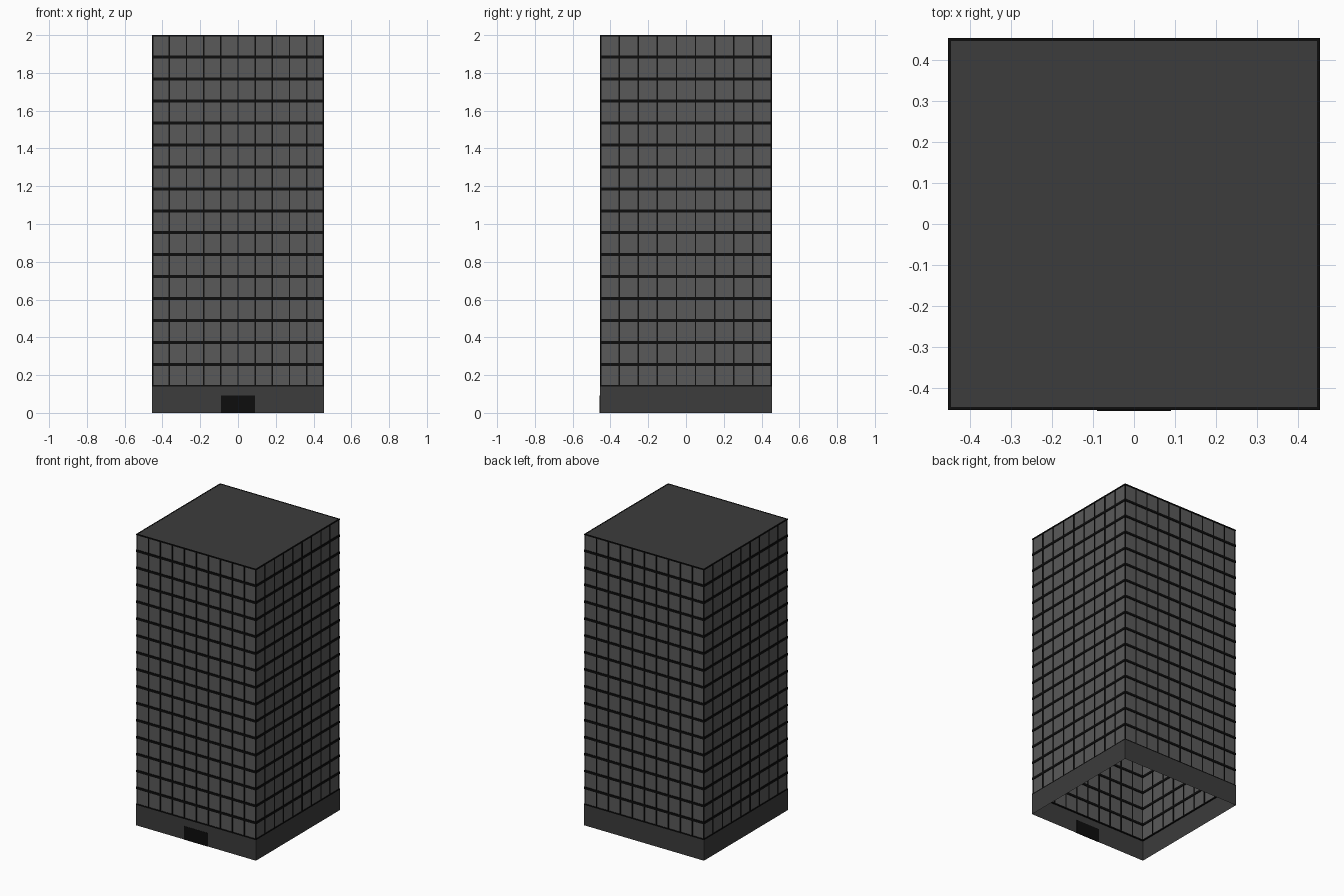
import bpy, bmesh

if "Cube" in bpy.data.objects:
    bpy.data.objects.remove(bpy.data.objects["Cube"])

W = 0.455            # half width of the tower
BASE = 0.14          # height of the base band
TOP = 2.0
FLOORS = 16
STEP = (TOP - BASE) / FLOORS
T = 0.008            # frame depth
G = W - 0.004        # half width of the glass skin


def material(name, v):
    m = bpy.data.materials.new(name)
    m.diffuse_color = (v, v, v, 1)
    m.use_nodes = True
    m.node_tree.nodes["Principled BSDF"].inputs["Base Color"].default_value = m.diffuse_color
    return m


dark = material("frame_black", 0.004)
glass = material("window_grey", 0.10)
stone = material("base_grey", 0.045)


def finish(name, bm, mat):
    me = bpy.data.meshes.new(name)
    bm.to_mesh(me)
    bm.free()
    ob = bpy.data.objects.new(name, me)
    bpy.context.collection.objects.link(ob)
    me.materials.append(mat)
    return ob


def box(bm, x0, x1, y0, y1, z0, z1):
    vs = bmesh.ops.create_cube(bm, size=1)["verts"]
    for v in vs:
        v.co = (x1 if v.co.x > 0 else x0,
                y1 if v.co.y > 0 else y0,
                z1 if v.co.z > 0 else z0)


def skin(name, half, z0, z1, mat):
    # four thin walls, open at top and bottom
    bm = bmesh.new()
    box(bm, -half, half, -half, half, z0, z1)
    caps = [f for f in bm.faces if abs(f.normal.z) > 0.5]
    bm.normal_update()
    caps = [f for f in bm.faces if abs(f.normal.z) > 0.5]
    bmesh.ops.delete(bm, geom=caps, context="FACES_ONLY")
    return finish(name, bm, mat)


# Base band and window walls
skin("base", W, 0, BASE, stone)
skin("window_walls", G, BASE, TOP - 0.002, glass)

# Flat roof inside the top frame
bm = bmesh.new()
box(bm, -W + T, W - T, -W + T, W - T, TOP - 0.004, TOP - 0.001)
finish("roof", bm, stone)

# Horizontal bars between floors, running round the tower
bm = bmesh.new()
for i in range(FLOORS + 1):
    z = BASE + i * STEP
    z0, z1 = max(z - 0.008, BASE), min(z + 0.008, TOP)
    for s in (-1, 1):
        a, b = sorted((s * W, s * (W - T)))
        box(bm, -W, W, a, b, z0, z1)
        box(bm, a, b, -W + T, W - T, z0, z1)
finish("floor_bars", bm, dark)

# Vertical mullions: ten bays front and back, nine on the sides
bm = bmesh.new()
h = 0.0035
D = W - 0.001
for s in (-1, 1):
    a, b = sorted((s * D, s * (W - T)))
    for i in range(1, 10):
        x = -W + 2 * W * i / 10
        box(bm, x - h, x + h, a, b, BASE, TOP - 0.001)
    for i in range(1, 9):
        y = -W + 2 * W * i / 9
        box(bm, a, b, y - h, y + h, BASE, TOP - 0.001)
    # corner posts
    for t in (-1, 1):
        c, d = sorted((t * D, t * (W - T)))
        box(bm, a, b, c, d, BASE, TOP - 0.001)
finish("mullions", bm, dark)

# Entrance door
bm = bmesh.new()
box(bm, -0.091, 0.091, -W - 0.002, -W + 0.004, 0, 0.092)
finish("door", bm, dark)
